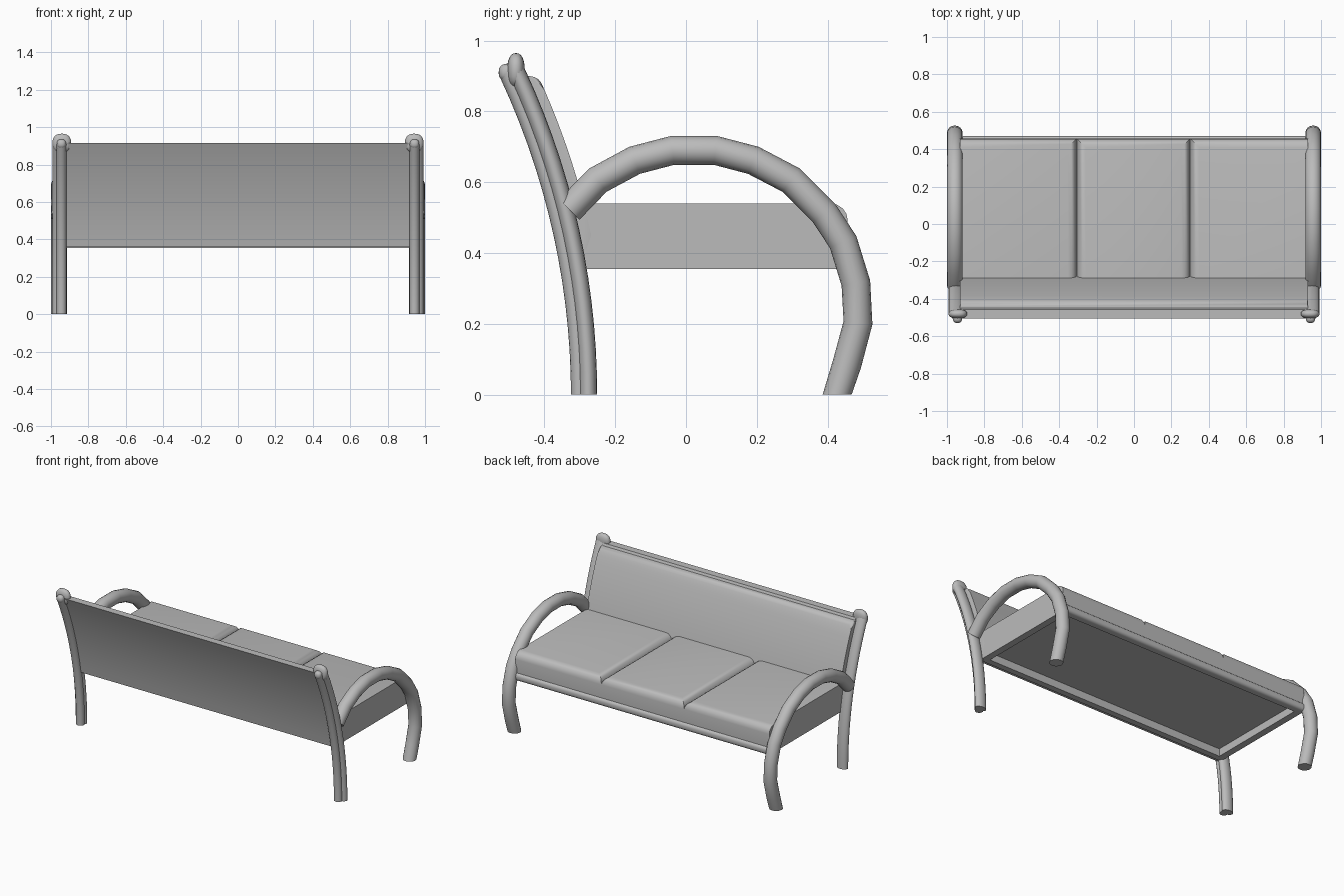
import bpy, bmesh, math
from mathutils import Vector

if "Cube" in bpy.data.objects:
    bpy.data.objects.remove(bpy.data.objects["Cube"])

grey = bpy.data.materials.new("plain grey")
grey.use_nodes = True
grey.diffuse_color = (0.5, 0.5, 0.5, 1)
grey.node_tree.nodes["Principled BSDF"].inputs["Base Color"].default_value = (0.5, 0.5, 0.5, 1)


def finish(name, bm, angle=40):
    bmesh.ops.recalc_face_normals(bm, faces=bm.faces)
    mesh = bpy.data.meshes.new(name)
    bm.to_mesh(mesh)
    bm.free()
    mesh.materials.append(grey)
    obj = bpy.data.objects.new(name, mesh)
    bpy.context.collection.objects.link(obj)
    bpy.ops.object.select_all(action="DESELECT")
    obj.select_set(True)
    bpy.context.view_layer.objects.active = obj
    bpy.ops.object.shade_smooth_by_angle(angle=math.radians(angle))
    return obj


def tube(name, x, path, rx, ry, sides=16):
    """Elliptical tube along a path of (y, z) points, first end cut level."""
    bm = bmesh.new()
    rings = []
    for i, (y, z) in enumerate(path):
        a, b = path[max(i - 1, 0)], path[min(i + 1, len(path) - 1)]
        t = Vector((b[0] - a[0], b[1] - a[1])).normalized()
        if i == 0:
            t = Vector((0, 1))
        ring = []
        for k in range(sides):
            ang = math.tau * k / sides
            s = ry * math.sin(ang)
            ring.append(bm.verts.new((x + rx * math.cos(ang), y + t.y * s, z - t.x * s)))
        rings.append(ring)
    for lo, hi in zip(rings, rings[1:]):
        for k in range(sides):
            j = (k + 1) % sides
            bm.faces.new((lo[k], lo[j], hi[j], hi[k]))
    bm.faces.new(rings[0])
    bm.faces.new(rings[-1])
    return finish(name, bm)


def box(name, lo, hi, rule=None, width=0.0, segments=4):
    """Box whose edges picked by rule(midpoint, direction) are rounded."""
    bm = bmesh.new()
    bmesh.ops.create_cube(bm, size=1)
    lo, hi = Vector(lo), Vector(hi)
    for v in bm.verts:
        v.co = Vector([lo[i] + (v.co[i] + 0.5) * (hi[i] - lo[i]) for i in range(3)])
    if rule:
        picked = [e for e in bm.edges if rule((e.verts[0].co + e.verts[1].co) / 2)]
        bmesh.ops.bevel(bm, geom=picked, offset=width, segments=segments,
                        profile=0.5, affect="EDGES")
    return finish(name, bm)


def ball(name, centre, radii):
    bm = bmesh.new()
    bmesh.ops.create_uvsphere(bm, u_segments=20, v_segments=12, radius=1)
    for v in bm.verts:
        # flattened sides keep the cap as full as the post below it
        v.co = Vector([c + r * math.copysign(abs(p) ** 0.85, p)
                       for c, r, p in zip(centre, radii, v.co)])
    return finish(name, bm, 60)


def lean(z):
    """Depth of the curved back at height z."""
    radius = 2.15
    return -0.276 - (radius - math.sqrt(radius ** 2 - z * z))


def back_slab(name, half, z0, z1, rear, front, bevel=0.0):
    """Curved slab following the back, extruded across the bench."""
    bm = bmesh.new()
    steps = 12
    zs = [z0 + (z1 - z0) * i / steps for i in range(steps + 1)]
    outline = [(lean(z) + front, z) for z in zs] + [(lean(z) + rear, z) for z in reversed(zs)]
    sides = [[bm.verts.new((x, y, z)) for y, z in outline] for x in (-half, half)]
    n = len(outline)
    for k in range(n):
        j = (k + 1) % n
        bm.faces.new((sides[0][k], sides[0][j], sides[1][j], sides[1][k]))
    for side in sides:
        bm.faces.new(side)
    if bevel:
        # round the top front edge and both front side edges
        front_rim = set(sides[0][:steps + 1] + sides[1][:steps + 1])
        top = {sides[0][steps], sides[1][steps]}
        picked = [e for e in bm.edges if set(e.verts) <= front_rim
                  and (set(e.verts) == top or e.verts[0].co.x == e.verts[1].co.x)]
        bmesh.ops.bevel(bm, geom=picked, offset=bevel, segments=3, profile=0.5, affect="EDGES")
    return finish(name, bm)


# Curved back panel and its cushion
back_slab("back_panel", 0.925, 0.36, 0.915, -0.024, 0.024)
back_slab("back_cushion", 0.93, 0.41, 0.9, 0.02, 0.056, 0.022)

# Posts, rear tubes, caps and hoop arms on both sides
post_path = [(lean(z), z) for z in [0.915 * i / 14 for i in range(15)]]
rear_path = [(y - 0.024, z - 0.005 * (z > 0)) for y, z in post_path]
arm_path = [(0.427, 0), (0.455, 0.087), (0.486, 0.203), (0.48, 0.315), (0.444, 0.431),
            (0.39, 0.513), (0.297, 0.606), (0.19, 0.662), (0.083, 0.69), (-0.038, 0.69),
            (-0.145, 0.662), (-0.249, 0.606), (-0.33, 0.523)]
for side, label in ((1, "left"), (-1, "right")):
    tube(label + "_post", side * 0.953, post_path, 0.038, 0.025)
    tube(label + "_rear_tube", side * 0.944, rear_path, 0.026, 0.025)
    ball(label + "_post_cap", (side * 0.942, lean(0.915), 0.915), (0.05, 0.025, 0.05))
    y, z = rear_path[-1]
    ball(label + "_rear_tube_cap", (side * 0.944, y, z), (0.025, 0.025, 0.025))
    tube(label + "_hoop_arm", side * 0.958, arm_path, 0.042, 0.041)
    box(label + "_side_rail", (side * 0.93, -0.3, 0.355), (side * 0.885, 0.44, 0.406))

# Front and rear seat rails
box("front_rail", (-0.93, 0.42, 0.355), (0.93, 0.47, 0.406),
    lambda m: abs(m.x) < 0.1 and m.y > 0.45, 0.02)
box("rear_rail", (-0.93, -0.31, 0.355), (0.93, -0.27, 0.406))

# Three seat cushions, rounded along the front and at the seams
edges = (-0.93, -0.306, 0.3, 0.93)
for i, label in enumerate(("right", "middle", "left")):
    def rounded(m):
        on_seam = any(abs(m.x - s) < 0.001 for s in edges[1:3])
        return m.z > 0.53 and (m.y > 0.45 or on_seam)
    box(label + "_seat_cushion", (edges[i], -0.3, 0.405), (edges[i + 1], 0.457, 0.54),
        rounded, 0.048)
